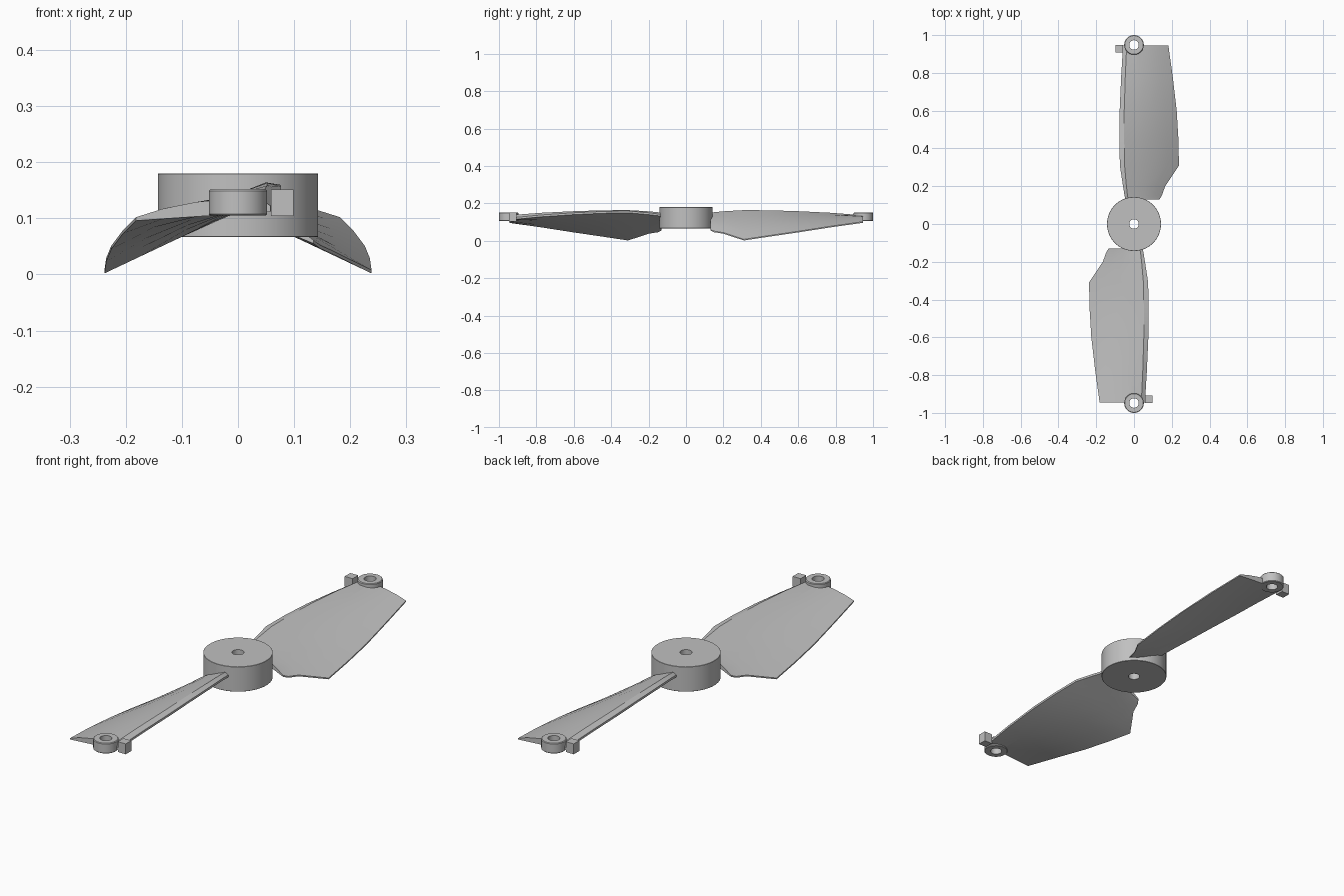
import bpy, bmesh, math

cube = bpy.data.objects.get("Cube")
if cube:
    bpy.data.objects.remove(cube, do_unlink=True)

grey = bpy.data.materials.new("light grey")
grey.use_nodes = True
colour = (0.53, 0.53, 0.53, 1)
grey.diffuse_color = colour
grey.node_tree.nodes["Principled BSDF"].inputs["Base Color"].default_value = colour


def finish(name, bm, angle=30):
    bmesh.ops.recalc_face_normals(bm, faces=bm.faces)
    mesh = bpy.data.meshes.new(name)
    bm.to_mesh(mesh)
    bm.free()
    mesh.materials.append(grey)
    obj = bpy.data.objects.new(name, mesh)
    bpy.context.collection.objects.link(obj)
    bpy.ops.object.select_all(action="DESELECT")
    obj.select_set(True)
    bpy.context.view_layer.objects.active = obj
    bpy.ops.object.shade_smooth_by_angle(angle=math.radians(angle))
    return obj


def loft(bm, rings, wrap):
    """Skin closed rings of points; wrap joins the last ring to the first."""
    loops = [[bm.verts.new(p) for p in ring] for ring in rings]
    pairs = list(zip(loops, loops[1:]))
    if wrap:
        pairs.append((loops[-1], loops[0]))
    for a, b in pairs:
        for i in range(len(a)):
            j = (i + 1) % len(a)
            bm.faces.new((a[i], a[j], b[j], b[i]))
    if not wrap:
        bm.faces.new(loops[0])
        bm.faces.new(loops[-1])


def tube(name, y, outer, inner, low, high, bevel):
    profile = [(inner, low), (outer - bevel, low), (outer, low + bevel),
               (outer, high - bevel), (outer - bevel, high), (inner, high)]
    sides = 64
    rings = []
    for k in range(sides):
        a = math.tau * k / sides
        rings.append([(r * math.cos(a), y + r * math.sin(a), z) for r, z in profile])
    bm = bmesh.new()
    loft(bm, rings, True)
    return finish(name, bm)


# Blade stations: y, low edge x and z, high edge x and z
STATIONS = [
    (-0.13, -0.135, 0.055, 0.045, 0.130),
    (-0.15, -0.147, 0.046, 0.050, 0.134),
    (-0.20, -0.165, 0.038, 0.058, 0.140),
    (-0.31, -0.238, 0.002, 0.075, 0.150),
    (-0.45, -0.235, 0.023, 0.077, 0.147),
    (-0.60, -0.226, 0.045, 0.076, 0.140),
    (-0.78, -0.205, 0.073, 0.068, 0.128),
    (-0.945, -0.182, 0.096, 0.058, 0.112),
]
# Thickness along the chord, from low edge to high edge
THICKNESS = [(0, 0.006), (0.2, 0.018), (0.45, 0.026), (0.7, 0.028),
             (0.92, 0.026), (1, 0.010)]


def blade(name, s):
    rings = []
    for y, xl, zl, xr, zr in STATIONS:
        def point(t, h):
            return (s * (xl + t * (xr - xl)), s * y, zl + t * (zr - zl) + h)
        rings.append([point(t, 0) for t, h in THICKNESS] +
                     [point(t, h) for t, h in reversed(THICKNESS)])
    bm = bmesh.new()
    loft(bm, rings, False)
    obj = finish(name, bm)

    # Clear the bore of the tip ring
    bpy.ops.mesh.primitive_cylinder_add(vertices=64, radius=0.027, depth=0.4,
                                        location=(0, s * -0.948, 0.1))
    cutter = bpy.context.object
    cutter.hide_render = True
    mod = obj.modifiers.new("bore", "BOOLEAN")
    mod.operation = "DIFFERENCE"
    mod.solver = "EXACT"
    mod.object = cutter
    bpy.context.view_layer.objects.active = obj
    bpy.ops.object.modifier_apply(modifier=mod.name)
    bpy.data.objects.remove(cutter, do_unlink=True)


def tip_block(name, s):
    bm = bmesh.new()
    bmesh.ops.create_cube(bm, size=1)
    for v in bm.verts:
        x, y, z = v.co
        v.co = (s * (0.079 + 0.040 * x), s * (-0.927 + 0.040 * y), 0.128 + 0.047 * z)
    finish(name, bm)


# Central hub with shaft hole
tube("hub", 0, 0.143, 0.025, 0.067, 0.18, 0.001)

# Two matching halves, turned half a revolution
for side, s in (("front", 1), ("back", -1)):
    blade(side + "_blade", s)
    tube(side + "_tip_ring", s * -0.948, 0.052, 0.025, 0.105, 0.152, 0.003)
    tip_block(side + "_tip_block", s)
